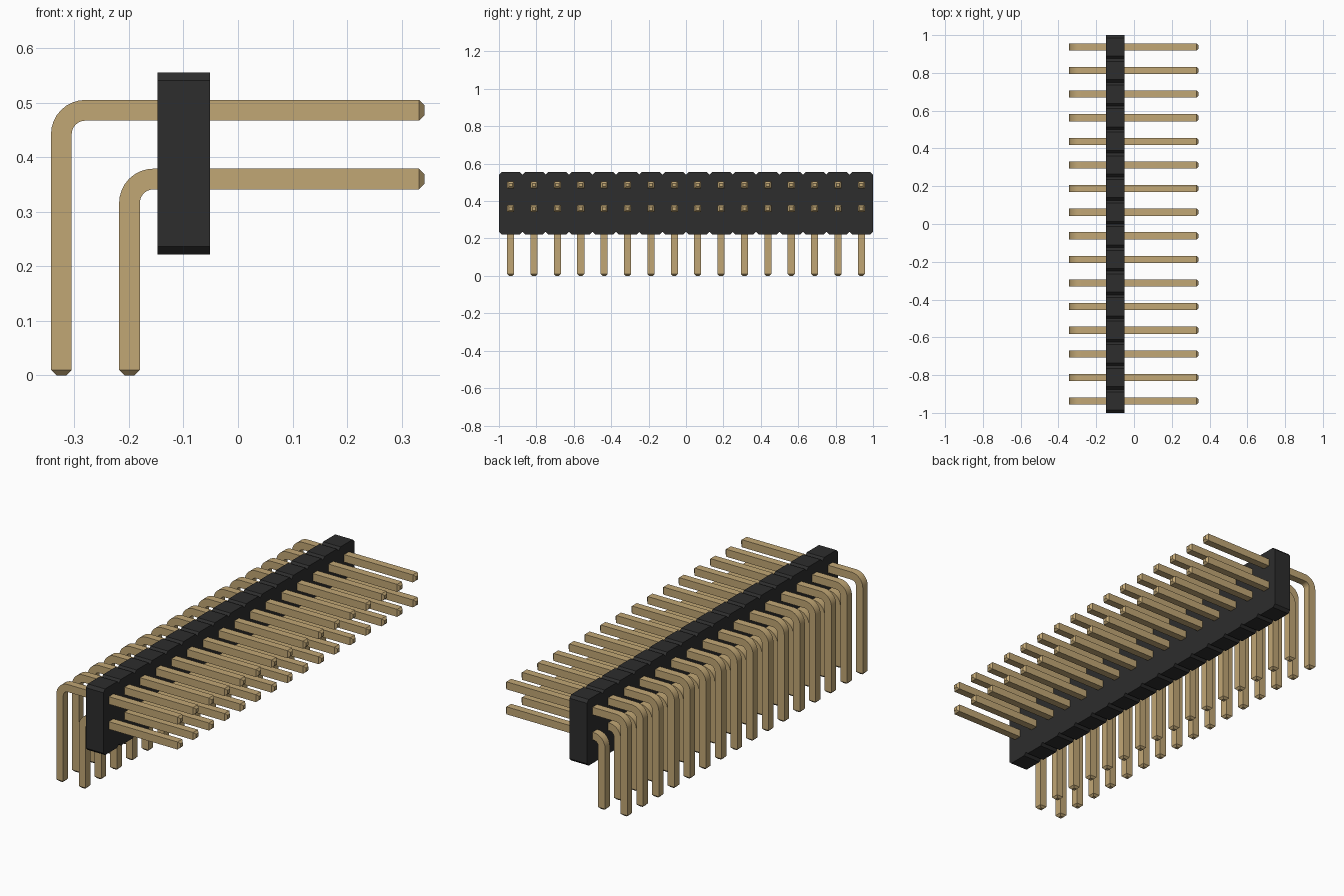
import bpy, bmesh, math
from mathutils import Vector

PITCH, COLUMNS = 0.125, 16
HALF = 0.019          # half thickness of a square pin
TIP = 0.01            # length and inset of the tapered tips

if "Cube" in bpy.data.objects:
    bpy.data.objects.remove(bpy.data.objects["Cube"])


def material(name, rgb):
    mat = bpy.data.materials.new(name)
    mat.use_nodes = True
    mat.diffuse_color = (*rgb, 1)
    bsdf = next(n for n in mat.node_tree.nodes if n.type == 'BSDF_PRINCIPLED')
    bsdf.inputs["Base Color"].default_value = (*rgb, 1)
    return mat


def finish_mesh(bm, name, mat):
    bmesh.ops.recalc_face_normals(bm, faces=bm.faces[:])
    mesh = bpy.data.meshes.new(name)
    bm.to_mesh(mesh)
    bm.free()
    mesh.materials.append(mat)
    return mesh


def add_object(name, mesh, y=0.0):
    obj = bpy.data.objects.new(name, mesh)
    obj.location.y = y
    bpy.context.collection.objects.link(obj)
    return obj


black = material("black plastic", (0.026, 0.026, 0.026))
gold = material("gold metal", (0.535, 0.385, 0.178))
columns = [(i - (COLUMNS - 1) / 2) * PITCH for i in range(COLUMNS)]


# Housing: a row of chamfered cells drawn as one outline, then extruded
def housing(x0=-0.148, x1=-0.051, z0=0.222, z1=0.555, chamfer=0.014):
    half = PITCH / 2
    top = []
    for y in columns:
        top += [(y - half, z1 - chamfer), (y - half + chamfer, z1),
                (y + half - chamfer, z1)]
    top.append((columns[-1] + half, z1 - chamfer))
    bottom = [(y, z0 + z1 - z) for y, z in reversed(top)]
    bm = bmesh.new()
    face = bm.faces.new([bm.verts.new((x0, y, z)) for y, z in top + bottom])
    ext = bmesh.ops.extrude_face_region(bm, geom=[face])
    moved = [v for v in ext["geom"] if isinstance(v, bmesh.types.BMVert)]
    bmesh.ops.translate(bm, verts=moved, vec=(x1 - x0, 0, 0))
    return finish_mesh(bm, "housing", black)


# Pin: a square section swept up the leg, round the bend and out to the tip
def bent_pin(name, leg_x, arm_z, end_x=0.342, radius=0.044, steps=8):
    rings = [(leg_x, 0, 0, HALF - TIP), (leg_x, TIP, 0, HALF)]
    for i in range(steps + 1):
        a = math.pi / 2 * i / steps
        rings.append((leg_x + radius * (1 - math.cos(a)),
                      arm_z - radius * (1 - math.sin(a)), a, HALF))
    rings += [(end_x - TIP, arm_z, math.pi / 2, HALF),
              (end_x, arm_z, math.pi / 2, HALF - TIP)]
    bm = bmesh.new()
    loops = []
    for x, z, a, h in rings:
        side = Vector((math.cos(a), 0, -math.sin(a)))
        loops.append([bm.verts.new(Vector((x, v * h, z)) + side * u * h)
                      for u, v in ((-1, -1), (1, -1), (1, 1), (-1, 1))])
    for a, b in zip(loops, loops[1:]):
        for k in range(4):
            n = (k + 1) % 4
            bm.faces.new((a[k], a[n], b[n], b[k]))
    bm.faces.new(loops[0])
    bm.faces.new(loops[-1])
    return finish_mesh(bm, name, gold)


add_object("housing", housing())

for row, leg_x, arm_z in (("upper_pin", -0.324, 0.486),
                          ("lower_pin", -0.199, 0.36)):
    mesh = bent_pin(row, leg_x, arm_z)
    pins = [add_object(f"{row}_{i + 1}", mesh, y) for i, y in enumerate(columns)]
    # Smooth bends, sharp edges (the mesh is shared by the whole row)
    bpy.ops.object.select_all(action='DESELECT')
    pins[0].select_set(True)
    bpy.context.view_layer.objects.active = pins[0]
    bpy.ops.object.shade_smooth_by_angle(angle=math.radians(30))
